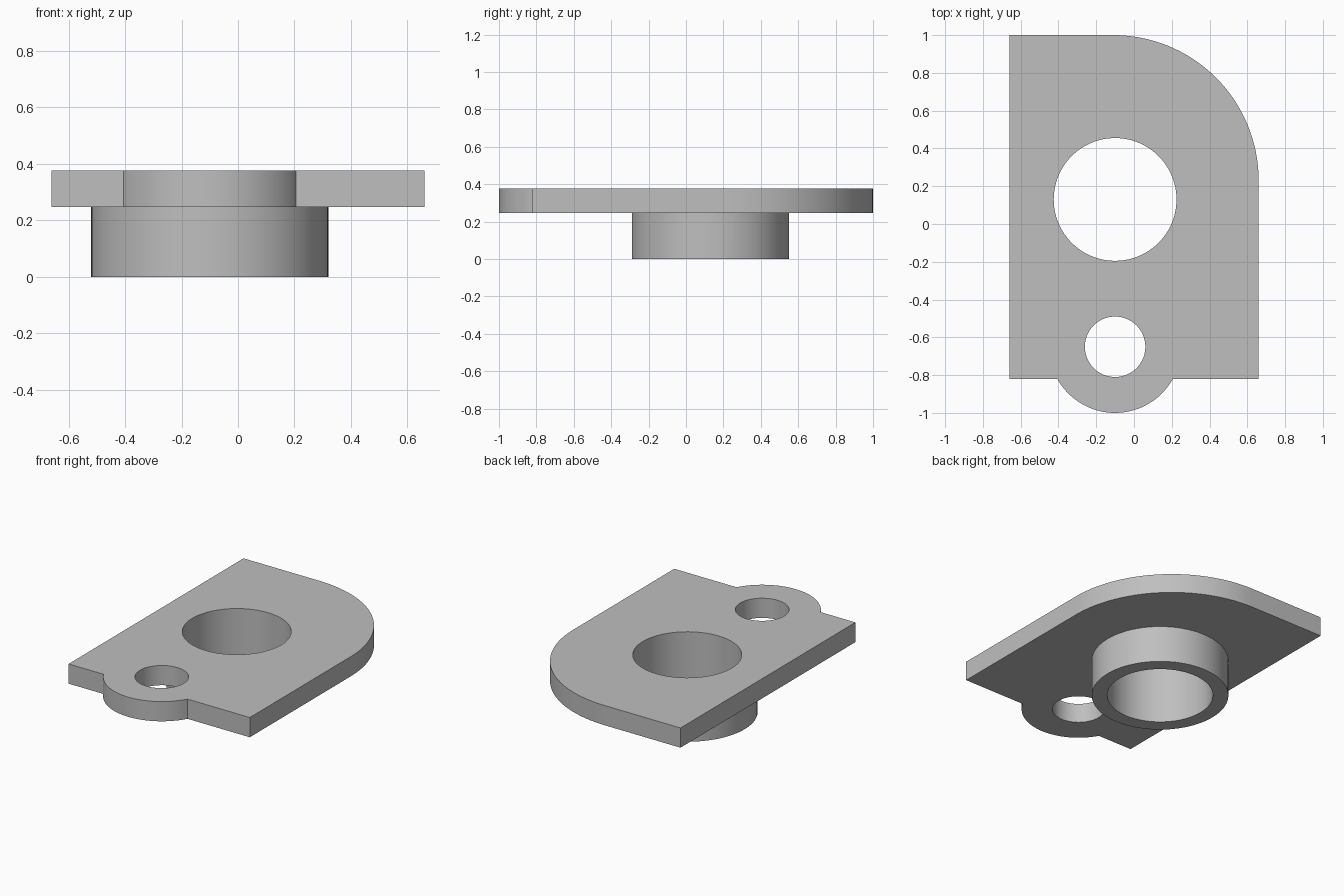
import bpy, bmesh, math

if "Cube" in bpy.data.objects:
    bpy.data.objects.remove(bpy.data.objects["Cube"])

PLATE_BOTTOM, PLATE_TOP = 0.247, 0.377
BORE = (-0.10, 0.13)
EYE = (-0.10, -0.65)

grey = bpy.data.materials.new("plain grey")
grey.diffuse_color = (0.52, 0.52, 0.52, 1)
grey.use_nodes = True
grey.node_tree.nodes["Principled BSDF"].inputs["Base Color"].default_value = grey.diffuse_color


def arc(centre, radius, start, end, steps):
    """Points along an arc, angles in radians."""
    return [(centre[0] + radius * math.cos(start + (end - start) * i / steps),
             centre[1] + radius * math.sin(start + (end - start) * i / steps))
            for i in range(steps + 1)]


def prism(name, outline, z0, z1):
    """Solid made by raising a counter-clockwise outline from z0 to z1."""
    bm = bmesh.new()
    base = bm.faces.new([bm.verts.new((x, y, z0)) for x, y in outline])
    raised = bmesh.ops.extrude_face_region(bm, geom=[base], use_keep_orig=True)
    for v in raised["geom"]:
        if isinstance(v, bmesh.types.BMVert):
            v.co.z = z1
    bmesh.ops.recalc_face_normals(bm, faces=bm.faces)
    mesh = bpy.data.meshes.new(name)
    bm.to_mesh(mesh)
    bm.free()
    mesh.materials.append(grey)
    obj = bpy.data.objects.new(name, mesh)
    bpy.context.collection.objects.link(obj)
    return obj


def cylinder(name, centre, radius, z0, z1):
    return prism(name, arc(centre, radius, 0, math.tau, 96)[:-1], z0, z1)


def combine(target, other, operation):
    """Apply a boolean and remove the helper solid."""
    bpy.context.view_layer.objects.active = target
    mod = target.modifiers.new(operation.lower(), 'BOOLEAN')
    mod.operation, mod.solver, mod.object = operation, 'EXACT', other
    bpy.ops.object.modifier_apply(modifier=mod.name)
    bpy.data.objects.remove(other)


# Plate outline: square corners, one large rounded corner, round tab in front
tab_radius, front_y = 0.35, -0.82
tab_angle = math.asin((front_y - EYE[1]) / tab_radius)
outline = [(-0.66, 1.0), (-0.66, front_y)]
outline += arc(EYE, tab_radius, -math.pi - tab_angle, tab_angle, 40)
outline += [(0.66, front_y)]
outline += arc((-0.11, 0.23), 0.77, 0, math.pi / 2, 36)
plate = prism("flange_plate_with_collar", outline, PLATE_BOTTOM, PLATE_TOP)

# Collar below the plate
combine(plate, cylinder("collar", BORE, 0.42, 0, PLATE_BOTTOM + 0.05), 'UNION')

# Main bore through plate and collar, small hole in the tab
combine(plate, cylinder("bore_cutter", BORE, 0.325, -0.1, 0.5), 'DIFFERENCE')
combine(plate, cylinder("eye_cutter", EYE, 0.16, -0.1, 0.5), 'DIFFERENCE')

# Smooth curved walls, keep the rims sharp
plate.select_set(True)
bpy.context.view_layer.objects.active = plate
bpy.ops.object.shade_smooth_by_angle(angle=math.radians(30))
